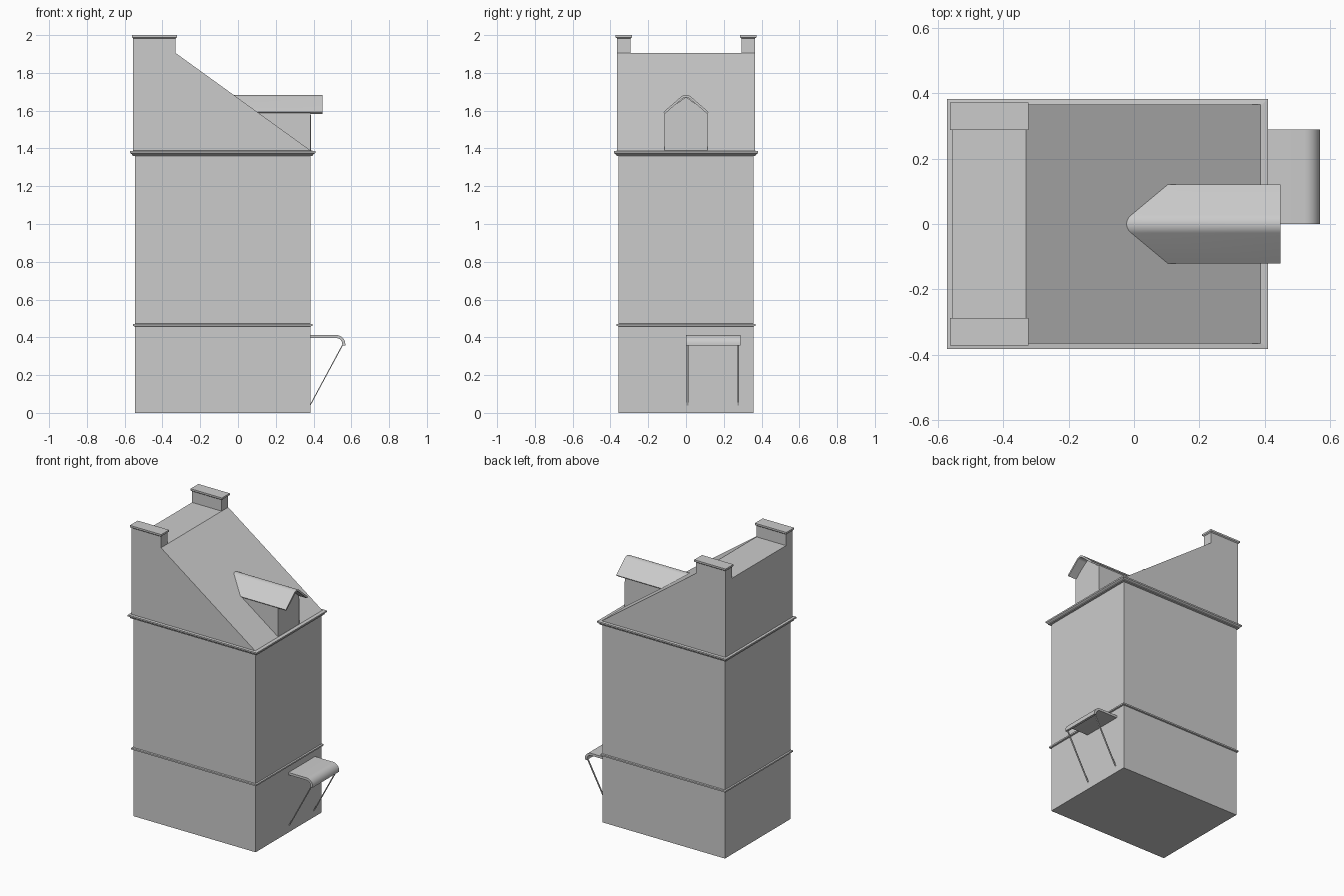
import bpy, bmesh, math
from mathutils import Vector

if "Cube" in bpy.data.objects:
    bpy.data.objects.remove(bpy.data.objects["Cube"])

X0, X1, Y = -0.546, 0.384, 0.357      # tower footprint
PITCH = (1.905 - 1.385) / (0.39 + 0.33)


def slope_x(z):
    """x of the big sloping roof at height z"""
    return -0.33 + (1.905 - z) / PITCH


def finish(name, bm, smooth=False):
    bmesh.ops.recalc_face_normals(bm, faces=bm.faces)
    me = bpy.data.meshes.new(name)
    bm.to_mesh(me)
    bm.free()
    ob = bpy.data.objects.new(name, me)
    bpy.context.collection.objects.link(ob)
    if smooth:
        bpy.ops.object.select_all(action='DESELECT')
        bpy.context.view_layer.objects.active = ob
        ob.select_set(True)
        bpy.ops.object.shade_smooth_by_angle(angle=math.radians(30))
    return ob


def bridge(rings):
    """Closed solid through a list of equally long point rings"""
    bm = bmesh.new()
    vs = [[bm.verts.new(p) for p in r] for r in rings]
    n = len(vs[0])
    for a, b in zip(vs, vs[1:]):
        for i in range(n):
            j = (i + 1) % n
            bm.faces.new((a[i], a[j], b[j], b[i]))
    bm.faces.new(vs[0])
    bm.faces.new(vs[-1])
    return bm


def stack(name, x0, x1, y0, y1, profile):
    """Rectangular moulding: profile is (outward offset, z)"""
    rings = [[(x0 - o, y0 - o, z), (x1 + o, y0 - o, z),
              (x1 + o, y1 + o, z), (x0 - o, y1 + o, z)] for o, z in profile]
    return finish(name, bridge(rings))


def prism_y(pts, y0, y1):
    return bridge([[(x, y, z) for x, z in pts] for y in (y0, y1)])


def prism_to_slope(name, pts, front, smooth=False):
    """Extrude a (y, z) section from x=front back to the sloping roof"""
    return finish(name, bridge([[(front, y, z) for y, z in pts],
                                [(slope_x(z), y, z) for y, z in pts]]), smooth)


# Tower walls and mouldings
stack("tower_walls", X0, X1, -Y, Y, [(0, 0), (0, 1.37)])
stack("string_course", X0, X1, -Y, Y,
      [(0, 0.458), (0.01, 0.46), (0.01, 0.47), (0, 0.472)])
stack("cornice", X0, X1, -Y, Y,
      [(0, 1.36), (0.014, 1.362), (0.014, 1.368), (0.025, 1.376), (0.025, 1.386), (0.008, 1.388)])

# Sloping roof block with raised chimney ends
W = 0.365
bm = prism_y([(-0.555, 1.38), (0.39, 1.38), (0.39, 1.385), (-0.33, 1.905), (-0.555, 1.905)], -W, W)
for y in (-0.294, 0.294):
    bmesh.ops.bisect_plane(bm, geom=bm.verts[:] + bm.edges[:] + bm.faces[:],
                           plane_co=(0, y, 0), plane_no=(0, 1, 0))
bm.normal_update()
ends = [f for f in bm.faces if all(abs(v.co.z - 1.905) < 1e-4 for v in f.verts)
        and abs(f.calc_center_median().y) > 0.29]
for f in ends:
    new = bmesh.ops.extrude_face_region(bm, geom=[f])["geom"]
    for v in new:
        if isinstance(v, bmesh.types.BMVert):
            v.co.z = 1.99
    bmesh.ops.delete(bm, geom=[f], context='FACES_ONLY')
bmesh.ops.dissolve_limit(bm, angle_limit=0.01, verts=bm.verts, edges=bm.edges)
finish("sloping_roof", bm)

# Chimney caps
for side in (-1, 1):
    ys = sorted((side * 0.294, side * W))
    stack("chimney_cap", -0.555, -0.33, ys[0], ys[1],
          [(0, 1.982), (0.007, 1.988), (0.007, 2.0)])

# Dormer walls
prism_to_slope("dormer_walls",
               [(-0.115, 1.387), (0.115, 1.387), (0.115, 1.59), (0, 1.672), (-0.115, 1.59)], 0.385)

# Dormer roof: bent sheet with a rounded ridge
A, R, T = math.radians(41), 0.042, 0.012


def sheet(r, length):
    cz = 1.683 - R
    arc = [(r * math.sin(a), cz + r * math.cos(a)) for a in
           [-A + 2 * A * i / 10 for i in range(11)]]
    dy, dz = length * math.cos(A), -length * math.sin(A)
    return [(arc[0][0] - dy, arc[0][1] + dz)] + arc + [(arc[-1][0] + dy, arc[-1][1] + dz)]


L = 0.0925 / math.cos(A)
prism_to_slope("dormer_roof", sheet(R, L) + sheet(R - T, L)[::-1], 0.447, True)

# Awning: flat sheet with a rolled front edge
def awning_line(r):
    cx, cz = 0.52, 0.364
    return [(0.38, cz + r)] + [(cx + r * math.sin(a), cz + r * math.cos(a)) for a in
                               [math.pi / 2 * i / 8 for i in range(9)]] + [(cx + r, 0.357)]


finish("awning", prism_y(awning_line(0.048) + awning_line(0.032)[::-1], 0.0, 0.288), True)

# Awning stays
for y in (0.003, 0.272):
    finish("awning_stay", prism_y([(0.38, 0.032), (0.38, 0.042), (0.555, 0.368), (0.558, 0.362)], y, y + 0.009))
